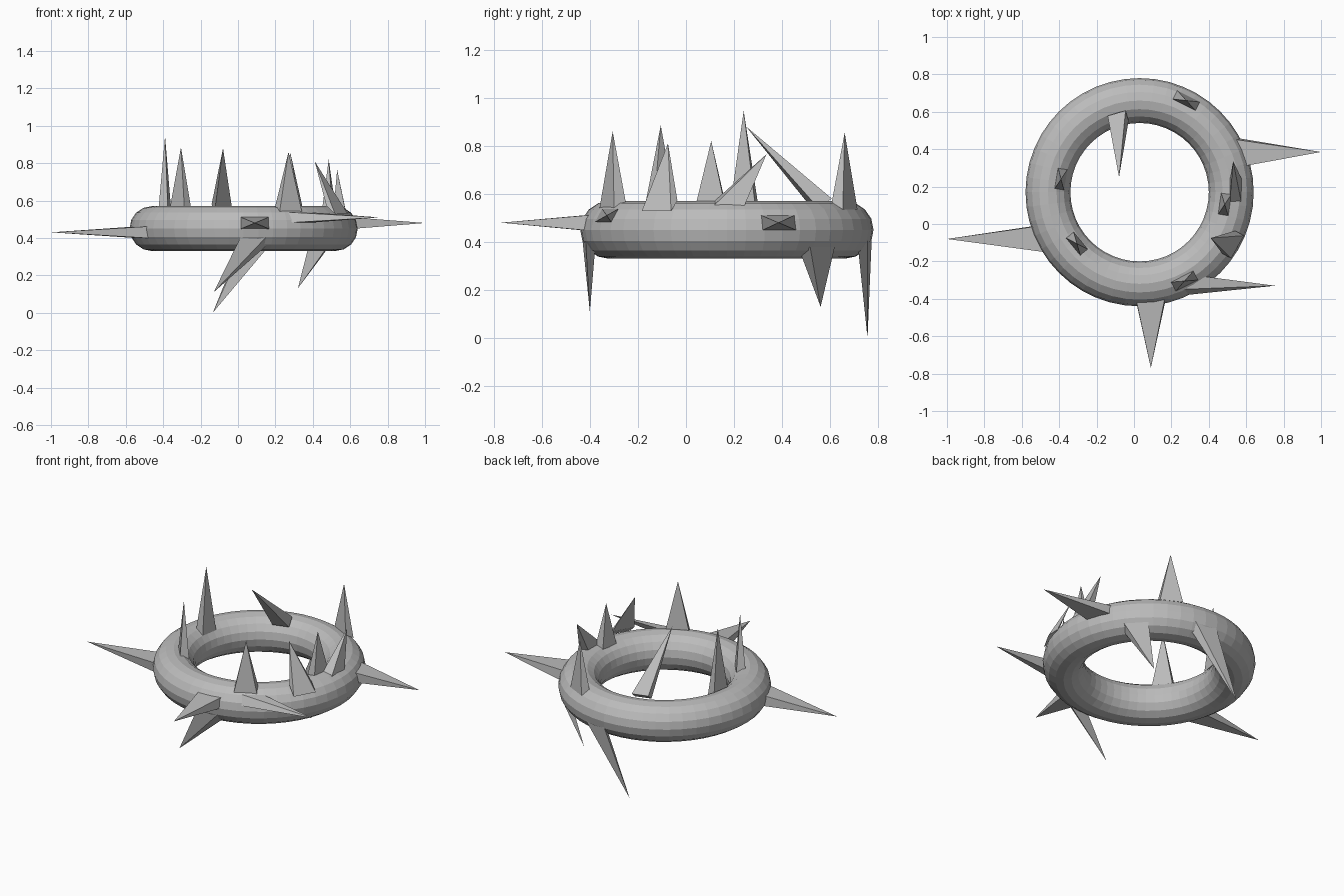
import bpy, bmesh, math
from mathutils import Vector

if "Cube" in bpy.data.objects:
    bpy.data.objects.remove(bpy.data.objects["Cube"])

CENTER = Vector((0.03, 0.17, 0.45))
R, r = 0.49, 0.12

grey = bpy.data.materials.new("plain_grey")
grey.diffuse_color = (0.5, 0.5, 0.5, 1)
grey.use_nodes = True
grey.node_tree.nodes["Principled BSDF"].inputs["Base Color"].default_value = grey.diffuse_color

# Ring
bpy.ops.mesh.primitive_torus_add(major_segments=48, minor_segments=16,
                                 major_radius=R, minor_radius=r, location=CENTER)
ring = bpy.context.object
ring.name = "ring"
ring.data.materials.append(grey)


def spike(name, base, tip, length=0.15, width=0.065):
    """Four-sided spike; its base lies in the ring surface, long side along the ring."""
    base, tip = Vector(base), Vector(tip)
    radial = Vector((base.x - CENTER.x, base.y - CENTER.y, 0)).normalized()
    normal = (base - CENTER - radial * R).normalized()
    along = Vector((-radial.y, radial.x, 0))
    across = normal.cross(along).normalized()
    bm = bmesh.new()
    corners = [bm.verts.new(base + along * length / 2 * a + across * width / 2 * b)
               for a, b in ((-1, -1), (1, -1), (1, 1), (-1, 1))]
    top = bm.verts.new(tip)
    bm.faces.new(corners)
    for i in range(4):
        bm.faces.new((corners[i], corners[(i + 1) % 4], top))
    bmesh.ops.recalc_face_normals(bm, faces=bm.faces)
    me = bpy.data.meshes.new(name)
    bm.to_mesh(me)
    bm.free()
    me.materials.append(grey)
    bpy.context.collection.objects.link(bpy.data.objects.new(name, me))


# Upright spikes: x, y, tip height, base length
for i, (x, y, z, l) in enumerate(((-0.39, 0.24, 0.945, 0.11), (-0.305, -0.105, 0.885, 0.12),
                                  (0.27, -0.305, 0.86, 0.135), (0.28, 0.66, 0.855, 0.135),
                                  (0.485, 0.105, 0.82, 0.12))):
    spike(f"upright_spike_{i}", (x, y, 0.55), (x, y, z), l, 0.06)

# Leaning spikes on the top
spike("leaning_spike_0", (-0.085, 0.565, 0.56), (-0.08, 0.25, 0.88), 0.10, 0.07)
spike("leaning_spike_1", (0.545, 0.165, 0.54), (0.53, 0.335, 0.765), 0.14, 0.07)
spike("leaning_spike_2", (0.53, -0.11, 0.55), (0.41, -0.075, 0.81), 0.14, 0.07)

# Sideways spikes
spike("side_spike_0", (0.58, 0.385, 0.48), (1.0, 0.385, 0.48))
spike("side_spike_1", (0.09, -0.42, 0.48), (0.09, -0.77, 0.48))
spike("side_spike_2", (-0.50, -0.08, 0.43), (-1.0, -0.08, 0.43))
spike("side_spike_3", (0.335, -0.33, 0.51), (0.755, -0.33, 0.51), 0.13)

# Downward spikes
spike("lower_spike_0", (0.085, -0.405, 0.385), (-0.13, -0.40, 0.11), 0.14)
spike("lower_spike_1", (0.10, 0.745, 0.385), (-0.135, 0.755, 0.0), 0.14)
spike("lower_spike_2", (0.44, 0.55, 0.36), (0.32, 0.56, 0.13), 0.14)
